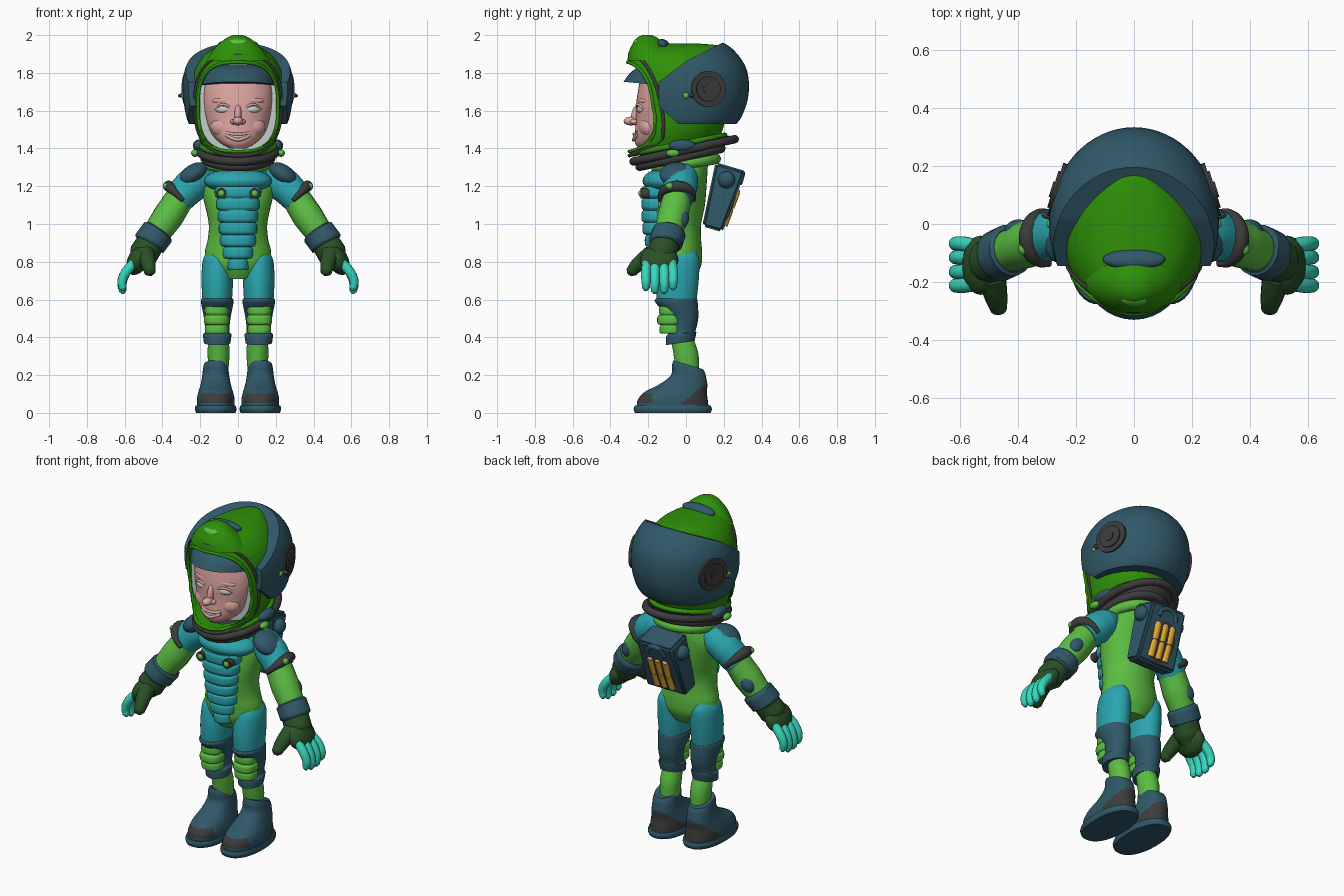
import bpy, bmesh, math
from mathutils import Vector, Euler

if "Cube" in bpy.data.objects:
    bpy.data.objects.remove(bpy.data.objects["Cube"])


def material(name, *rgb):
    col = [(c / 255 / 12.92 if c < 11 else ((c / 255 + .055) / 1.055) ** 2.4) for c in rgb] + [1]
    m = bpy.data.materials.new(name)
    m.use_nodes = True
    m.diffuse_color = col
    m.node_tree.nodes["Principled BSDF"].inputs["Base Color"].default_value = col
    return m


HELMET = material("helmet green", 46, 145, 8)
SUIT = material("suit green", 92, 190, 66)
TURQ = material("turquoise", 42, 165, 174)
BLUE = material("slate blue", 48, 88, 104)
DARK = material("charcoal", 60, 60, 60)
GLOVE = material("glove green", 42, 80, 38)
CYAN = material("finger cyan", 55, 215, 190)
SKIN = material("skin", 222, 165, 160)
GREY = material("pale grey", 195, 205, 202)
GOLD = material("gold", 230, 172, 52)
parts = []


def add(name, data, *mats):
    ob = bpy.data.objects.new(name, data)
    bpy.context.collection.objects.link(ob)
    for m in mats:
        data.materials.append(m)
    parts.append(ob)
    return ob


def from_bm(name, bm, *mats):
    bmesh.ops.recalc_face_normals(bm, faces=bm.faces)
    me = bpy.data.meshes.new(name)
    bm.to_mesh(me)
    bm.free()
    return add(name, me, *mats)


def smooth_rows(secs, steps=5):
    """Catmull-Rom resampling of (z, y, rx, ry, tilt) sections."""
    s = [Vector(tuple(q) + (0,) * (5 - len(q))) for q in secs]
    s = [s[0]] + s + [s[-1]]
    out = []
    for a, b, c, d in zip(s, s[1:], s[2:], s[3:]):
        for k in range(steps):
            t = k / steps
            out.append(.5 * (2 * b + (c - a) * t + (2 * a - 5 * b + 4 * c - d) * t * t
                             + (3 * b - a - 3 * c + d) * t ** 3))
    return out + [s[-1]]


def outline(w, h, e, n):
    for k in range(n):
        c, s = math.cos(math.tau * k / n), math.sin(math.tau * k / n)
        yield math.copysign(abs(c) ** (2 / e), c) * w, math.copysign(abs(s) ** (2 / e), s) * h


def loft(name, secs, *mats, x=0, e=2, n=40, rule=None, trims=()):
    bm = bmesh.new()
    rows = [[bm.verts.new((x + u, yc + v, z + tilt * v)) for u, v in outline(rx, ry, e, n)]
            for z, yc, rx, ry, tilt in smooth_rows(secs)]
    for r, q in zip(rows, rows[1:]):
        for k in range(n):
            bm.faces.new((r[k - 1], r[k], q[k], q[k - 1]))
    bm.faces.new(rows[0])
    bm.faces.new(rows[-1])
    for co, no in trims:
        bmesh.ops.bisect_plane(bm, geom=bm.verts[:] + bm.edges[:] + bm.faces[:],
                               plane_co=co, plane_no=no, clear_outer=True)
        bmesh.ops.holes_fill(bm, edges=[ed for ed in bm.edges if ed.is_boundary], sides=0)
    if rule:
        for f in bm.faces:
            f.material_index = rule(f.calc_center_median())
    return from_bm(name, bm, *mats)


def ribbed(name, mat, ribs, pitch, x=0):
    """Loft with one rounded bulge per (z, y, rx, ry) rib."""
    secs = [(z + d * pitch, yc, rx * k, ry * k) for z, yc, rx, ry in ribs
            for d, k in ((-.46, .92), (-.25, 1), (.25, 1), (.46, .92))]
    return loft(name, secs, mat, x=x, e=2.4)


def shaped(name, ob_loc, scale, mat, rot, make):
    bm = bmesh.new()
    make(bm)
    bmesh.ops.scale(bm, vec=scale, verts=bm.verts)
    ob = from_bm(name, bm, mat)
    ob.location, ob.rotation_euler = ob_loc, rot
    return ob


def ball(name, loc, scale, mat, rot=(0, 0, 0)):
    return shaped(name, loc, scale, mat, rot, lambda b: bmesh.ops.create_uvsphere(
        b, u_segments=28, v_segments=16, radius=1))


def cyl(name, loc, scale, mat, rot=(0, 0, 0)):
    return shaped(name, loc, scale, mat, rot, lambda b: bmesh.ops.create_cone(
        b, cap_ends=True, segments=32, radius1=1, radius2=1, depth=1))


def tube(name, pts, radii, mat, cyclic=False):
    cu = bpy.data.curves.new(name, 'CURVE')
    cu.dimensions, cu.bevel_depth, cu.bevel_resolution = '3D', 1, 6
    cu.use_fill_caps, cu.resolution_u = True, 6
    sp = cu.splines.new('BEZIER')
    sp.bezier_points.add(len(pts) - 1)
    sp.use_cyclic_u = cyclic
    for i, (b, p) in enumerate(zip(sp.bezier_points, pts)):
        b.co, b.handle_left_type, b.handle_right_type = p, 'AUTO', 'AUTO'
        b.radius = radii[i] if isinstance(radii, (list, tuple)) else radii
    return add(name, cu, mat)


def ring(name, yc, z, rx, ry, tilt, r, mat):
    return tube(name, [(u, yc + v, z + tilt * v) for u, v in outline(rx, ry, 2, 20)], r, mat, True)


# Helmet shell with face opening
shell = [(1.42, -.06, .19, .24, .18), (1.5, -.055, .222, .255, .08), (1.62, -.05, .24, .26),
         (1.74, -.05, .242, .26), (1.82, -.05, .226, .26), (1.88, -.05, .19, .255),
         (1.92, -.045, .145, .235), (1.945, -.03, .09, .2), (1.955, -.03, .03, .1)]
helmet = loft("helmet_shell", shell, HELMET, n=64)
shell_rows = smooth_rows(shell)


def on_shell(w, h, zc, e):
    for x, dz in outline(w, h, e, 40):
        r = min(shell_rows, key=lambda q: abs(q[0] - zc - dz))
        yield x, r[1] - r[3] * math.sqrt(max(0, 1 - (x / r[2]) ** 2)), zc + dz


def prism(name, w, h, zc, y0, y1, mat):
    bm = bmesh.new()
    f = bm.faces.new([bm.verts.new((x, y0, zc + z)) for x, z in outline(w, h, 2.8, 64)])
    ext = bmesh.ops.extrude_face_region(bm, geom=[f])['geom']
    bmesh.ops.translate(bm, vec=(0, y1 - y0, 0), verts=[v for v in ext if isinstance(v, bmesh.types.BMVert)])
    return from_bm(name, bm, mat)


cutter = prism("opening_cutter", .21, .23, 1.62, -.6, -.03, HELMET)
cutter.hide_render = True
parts.remove(cutter)
cut = helmet.modifiers.new("opening", 'BOOLEAN')
cut.object, cut.operation, cut.solver = cutter, 'DIFFERENCE', 'EXACT'
prism("visor_liner", .208, .229, 1.62, -.155, -.03, GREY)
tube("visor_rim", list(on_shell(.228, .268, 1.63, 2.6)), .009, DARK, True)
tube("opening_edge", list(on_shell(.211, .236, 1.62, 2.8)), .009, HELMET, True)
loft("brow_peak", [(1.865, -.18, .17, .13), (1.91, -.19, .14, .113), (1.95, -.2, .105, .085),
                   (1.985, -.205, .06, .055), (2, -.205, .025, .025)], HELMET)
ball("brow_slot", (0, -.262, 1.966), (.045, .024, .012), SUIT, (.7, 0, 0))
ball("crown_vent", (0, -.122, 1.95), (.108, .036, .028), BLUE, (-.4, 0, 0))

# Rear helmet cover, trimmed by planes
loft("rear_cover", [(1.515, 0, .25, .25), (1.56, 0, .272, .29), (1.65, 0, .288, .325),
                    (1.74, 0, .292, .333), (1.82, 0, .28, .32), (1.89, 0, .245, .28),
                    (1.95, 0, .18, .215), (1.985, 0, .1, .12), (1.995, 0, .03, .04)], BLUE, n=64,
     trims=(((0, .165, 1.945), (0, -.5, 1)), ((0, -.1, 1.785), (0, -.75, 1)),
            ((0, -.145, 0), (0, -1, 0)), ((0, -.13, 1.61), (0, -.9, -1)), ((0, 0, 1.53), (0, 0, -1))))

# Neck ring and collar
loft("neck_seal", [(1.34, -.01, .17, .2, .2), (1.42, -.01, .2, .24, .2)], DARK)
ring("neck_ring", -.01, 1.39, .205, .268, .22, .022, DARK)
ring("lower_neck_ring", -.03, 1.352, .175, .215, .22, .024, DARK)
ring("helmet_base_ring", -.04, 1.42, .196, .245, .2, .015, HELMET)
ring("collar", 0, 1.322, .155, .155, .15, .03, SUIT)

# Head and face
loft("head", [(1.4, -.2, .045, .05), (1.43, -.17, .095, .1), (1.48, -.14, .142, .13),
              (1.55, -.125, .17, .14), (1.62, -.125, .182, .14), (1.7, -.115, .187, .14),
              (1.78, -.1, .18, .14)], SKIN)
loft("cap", [(1.728, -.08, .204, .25, -.1), (1.78, -.08, .2, .225, -.04), (1.82, -.08, .18, .19),
             (1.845, -.08, .12, .13)], BLUE)
ball("nose_tip", (0, -.293, 1.545), (.027, .037, .023), SKIN)
ball("nose_bridge", (0, -.255, 1.58), (.02, .034, .06), SKIN, (-.25, 0, 0))
for nm, dz, r, dy, m in (("upper_lip", .014, .008, .002, SKIN), ("teeth", 0, .009, .004, GREY),
                         ("lower_lip", -.016, .01, 0, SKIN)):
    tube(nm, [(x, -.277 + 5 * x * x + dy, 1.462 + dz * (1 - abs(x) * 9) + 4 * x * x)
              for x in (-.062, -.03, 0, .03, .062)], r, m)

# Torso with turquoise yoke and ribbed front
loft("torso", [(1.38, .02, .1, .1), (1.3, 0, .16, .115), (1.22, -.02, .2, .13), (1.1, -.04, .175, .14),
               (1, -.05, .155, .13), (.92, -.045, .16, .125), (.85, -.04, .175, .125),
               (.78, -.04, .165, .12), (.71, -.04, .09, .085)], SUIT, TURQ,
     rule=lambda c: int(1.19 < c.z < 1.3 and c.y < 0))
ball("chest_yoke", (0, -.1, 1.228), (.18, .13, .068), TURQ)
ribbed("belly_ribs", TURQ, [(.785 + i * .064, -.15 + max(0, 1 - .785 - i * .064) * .2, w, .085)
                            for i, w in enumerate((.06, .082, .095, .101, .106, .114, .122))], .064)

# Backpack
bm = bmesh.new()
bmesh.ops.create_cube(bm, size=1)
bmesh.ops.scale(bm, vec=(.27, .11, .345), verts=bm.verts)
for v in bm.verts:
    if v.co.z > 0:
        v.co.x *= .88
        v.co.y *= 1.5
bmesh.ops.bevel(bm, geom=bm.edges[:], offset=.014, segments=3, affect='EDGES')
pack = from_bm("backpack", bm, BLUE)
tilt = Euler((-.285, 0, 0))
pack.location, pack.rotation_euler = (0, .187, 1.138), tilt


def on_pack(x, y, z):
    v = Vector((x, y, z))
    v.rotate(tilt)
    return v + pack.location


back = (-.365, 0, 0)
ball("canister_bay", on_pack(0, .063, -.035), (.095, .009, .13), DARK, back)
for x in (-.05, 0, .05):
    for z in (-.09, .012):
        cyl("canister", on_pack(x, .06 + z * .08, z), (.024, .024, .092), GOLD, back)
        ball("canister_end", on_pack(x, .063 + z * .08, z + .049), (.021, .021, .012), SKIN, back)
tube("pack_handle", [on_pack(x, .07, z) for x, z in ((-.06, .1), (-.045, .14), (.045, .14), (.06, .1))], .016, BLUE)

# Paired parts
for s in (1, -1):
    def P(x, y, z):
        return (s * x, y, z)

    def path(*pts):
        return [P(*p) for p in pts]

    # Face pairs
    ball("eye", P(.077, -.235, 1.607), (.043, .024, .022), GREY, (0, 0, s * .25))
    tube("upper_eyelid", path((.03, -.25, 1.607), (.077, -.258, 1.633), (.124, -.22, 1.607)), .007, SKIN)
    ball("brow", P(.075, -.225, 1.652), (.065, .026, .02), SKIN, (0, 0, s * .25))
    ball("cheek", P(.07, -.195, 1.515), (.075, .055, .06), SKIN)
    ball("nostril", P(.024, -.275, 1.541), (.016, .02, .014), SKIN)

    # Ear units and neck clips
    turn = (0, math.pi / 2, s * .3)
    for nm, r, x, m in (("ear_disc", .095, .238, DARK), ("ear_plate", .066, .246, DARK),
                        ("ear_boss", .028, .252, DARK)):
        cyl(nm, P(x, .11, 1.715), (r, r, .07), m, turn)
    ball("ear_pin", P(.29, .03, 1.68), (.028, .014, .012), DARK)
    ball("ear_light", P(.288, .0, 1.68), (.013, .016, .016), SUIT)
    ball("neck_clip", P(.228, -.07, 1.375), (.02, .035, .02), SUIT)
    ball("neck_clasp", P(.207, -.02, 1.415), (.032, .07, .032), BLUE)

    # Chest and pack knobs
    cyl("chest_knob", P(.088, -.215, 1.162), (.028, .028, .05), DARK, (math.pi / 2, 0, 0))
    ball("chest_button", P(.088, -.24, 1.162), (.018, .012, .018), SUIT)
    ball("pack_knob", on_pack(s * .125, 0, .1), (.04, .045, .045), BLUE)

    # Arm
    tube("sleeve", path((.13, 0, 1.27), (.19, -.015, 1.245), (.25, -.03, 1.2), (.32, -.05, 1.13)),
         (.05, .083, .092, .084), TURQ)
    ball("shoulder_pad", P(.238, -.05, 1.262), (.086, .09, .052), BLUE, (0, s * .6, 0))
    tube("arm_band", [P(.303 + .064 * math.cos(a), -.048 + .09 * math.sin(a), 1.136 + .064 * math.cos(a))
                      for a in (-1.75, -1.1, -.55, 0, .55, 1.1, 1.75)],
         (.012, .018, .027, .03, .027, .018, .012), DARK)
    ball("band_light", P(.38, -.085, 1.2), (.018, .022, .018), SUIT)
    tube("forearm", path((.3, -.045, 1.15), (.37, -.07, 1.04), (.45, -.1, .925)), (.076, .082, .07), SUIT)
    ball("elbow_patch", P(.398, -.028, 1.03), (.042, .044, .06), BLUE, (0, -s * .6, 0))
    tube("cuff", path((.418, -.088, .965), (.425, -.09, .955), (.466, -.108, .9), (.472, -.11, .89)),
         (.078, .09, .09, .078), BLUE)

    # Glove and fingers
    tube("glove_wrist", path((.45, -.1, .92), (.5, -.13, .84), (.535, -.145, .78)), (.074, .078, .045), GLOVE)
    ball("palm", P(.528, -.142, .81), (.055, .102, .086), GLOVE, (0, -s * .5, 0))
    tube("thumb", path((.49, -.18, .84), (.474, -.255, .785), (.466, -.29, .745), (.464, -.3, .73)),
         (.05, .039, .03, .012), GLOVE)
    for y, drop in ((-.068, .02), (-.115, 0), (-.165, 0), (-.212, .015)):
        tube("finger", path((.548, y * .9 - .015, .795), (.593, y, .745), (.614, y, .68 + drop),
                            (.61, y, .645 + drop), (.608, y, .63 + drop)), (.026, .026, .024, .02, .008), CYAN)

    # Leg
    x = s * .11
    loft("thigh", [(.86, -.03, .045, .075), (.81, -.035, .076, .105), (.7, -.045, .083, .112),
                   (.59, -.05, .078, .105)], TURQ, x=x)
    loft("knee_guard", [(.605, -.05, .082, .108), (.585, -.05, .086, .112), (.5, -.015, .07, .08),
                        (.43, -.02, .064, .07), (.415, -.025, .075, .08, .15), (.37, -.03, .07, .076, .15)], BLUE, x=x)
    ribbed("knee_pad", SUIT, [(.442, -.082, .062, .058), (.492, -.085, .067, .067), (.542, -.083, .063, .06)],
           .05, x=s * .113)
    loft("calf", [(.39, -.02, .054, .06), (.31, 0, .058, .066), (.2, .01, .05, .06)], SUIT, x=s * .103)

    # Boot
    loft("boot", [(.03, -.07, .098, .19), (.07, -.07, .1, .185), (.11, -.055, .092, .165),
                  (.15, -.015, .08, .128), (.2, .012, .071, .092), (.235, .012, .067, .086, -.2),
                  (.255, .012, .062, .078, -.3)], BLUE, DARK, x=s * .118, e=2.3, n=56,
         rule=lambda c: int(.055 < c.z < .105 and c.y < -.18 or .045 < c.z < .07 + c.y * .8 and c.y > -.02))
    loft("sole", [(0, -.07, .104, .2), (.02, -.07, .11, .207), (.038, -.07, .106, .2)], BLUE, x=s * .118, e=2.3)

# Bake modifiers and curves, then shade
bpy.ops.object.select_all(action='DESELECT')
for ob in parts:
    ob.select_set(True)
bpy.context.view_layer.objects.active = helmet
bpy.ops.object.convert(target='MESH')
bpy.ops.object.shade_smooth_by_angle(angle=math.radians(40))
bpy.data.objects.remove(cutter)
